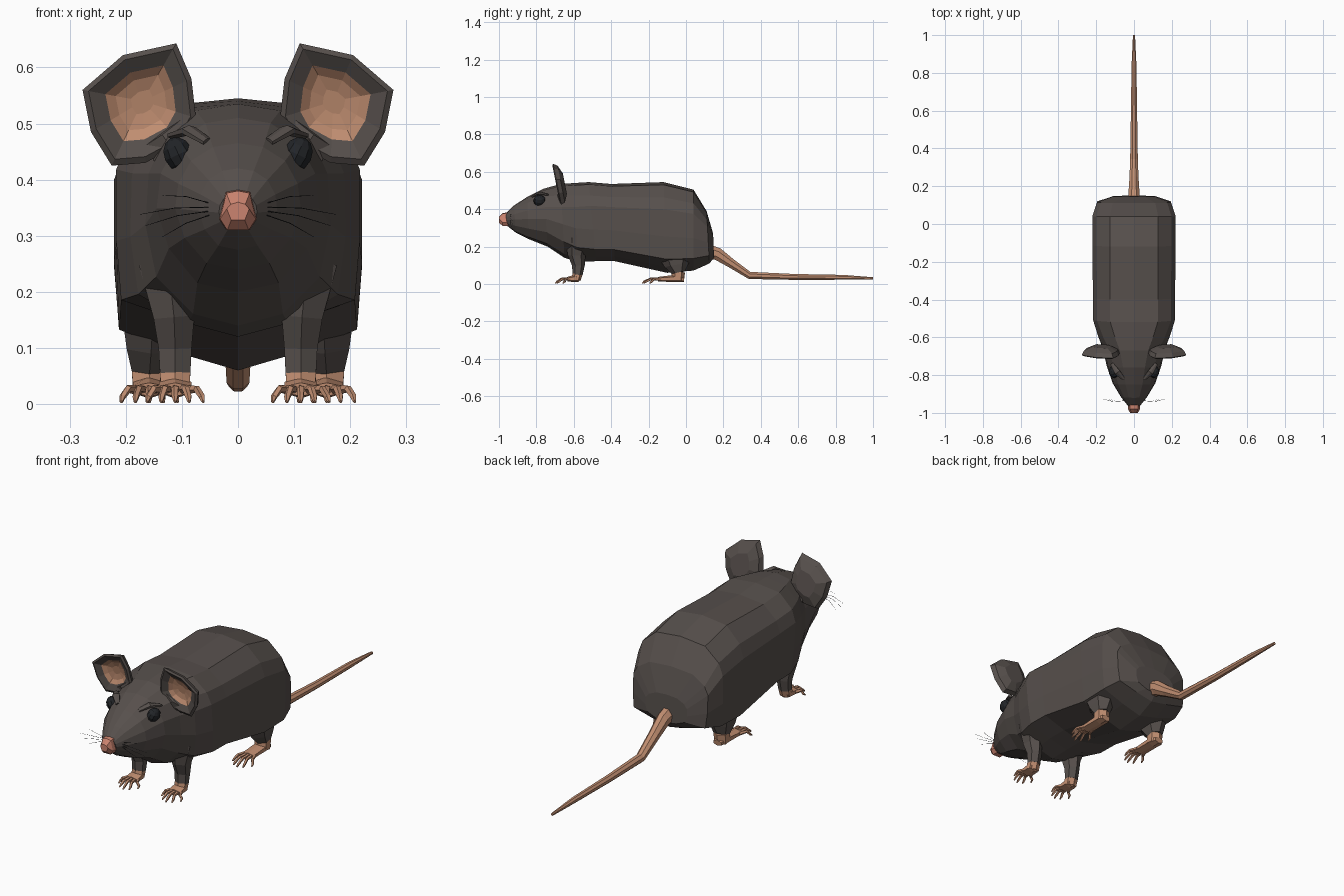
import bpy, bmesh, math
from mathutils import Vector

if "Cube" in bpy.data.objects:
    bpy.data.objects.remove(bpy.data.objects["Cube"])


def material(name, rgb):
    m = bpy.data.materials.new(name)
    m.diffuse_color = (*rgb, 1)
    m.use_nodes = True
    m.node_tree.nodes["Principled BSDF"].inputs["Base Color"].default_value = m.diffuse_color
    return m


FUR = material("charcoal fur", (0.095, 0.08, 0.073))
SKIN = material("tan skin", (0.53, 0.27, 0.165))
NOSE = material("pink nose", (0.60, 0.23, 0.16))
BLACK = material("glossy black", (0.016, 0.018, 0.021))


def loft(name, rings, mats, rule=None):
    """Join equal-sized closed rings with quads and cap both ends; rule(i) gives a band's material."""
    bm = bmesh.new()
    vs = [[bm.verts.new(p) for p in r] for r in rings]
    n = len(vs[0])
    for i, (a, b) in enumerate(zip(vs, vs[1:])):
        for k in range(n):
            f = bm.faces.new((a[k], a[(k + 1) % n], b[(k + 1) % n], b[k]))
            f.material_index = rule(i) if rule else 0
    bm.faces.new(vs[0])
    end = bm.faces.new(vs[-1])
    end.material_index = rule(len(vs) - 2) if rule else 0
    bmesh.ops.recalc_face_normals(bm, faces=bm.faces)
    me = bpy.data.meshes.new(name)
    bm.to_mesh(me)
    bm.free()
    for m in mats:
        me.materials.append(m)
    ob = bpy.data.objects.new(name, me)
    bpy.context.collection.objects.link(ob)
    return ob


def tube(name, path, mat, sides=6):
    """Tapered tube; path items are (x, y, z, radius across, radius along height)."""
    pts = [Vector(p[:3]) for p in path]
    rings = []
    for i, p in enumerate(path):
        t = (pts[min(i + 1, len(pts) - 1)] - pts[max(i - 1, 0)]).normalized()
        ref = Vector((0, 1, 0)) if abs(t.x) > 0.8 else Vector((1, 0, 0))
        v = (ref - t * ref.dot(t)).normalized()
        u = t.cross(v)
        rings.append([pts[i] + v * p[3] * math.cos(a) + u * p[4] * math.sin(a)
                      for a in (math.tau * (k + 0.5) / sides for k in range(sides))])
    return loft(name, rings, [mat])


# Body and head: half cross-sections (width factor, height factor)
HEAD = [(0, 0), (.5, .05), (.85, .25), (1, .48), (.95, .68), (.75, .86), (.4, .97), (0, 1)]
TRUNK = [(0, 0), (.45, .06), (.96, .15), (1, .4), (1, .7), (.9, .83), (.58, .97), (0, 1)]
# top y, top z, bottom y, bottom z, half width, head-ness
STATIONS = [
    (-.965, .375, -.955, .31, .034, 1),
    (-.92, .42, -.91, .275, .070, 1),
    (-.85, .465, -.84, .24, .112, 1),
    (-.76, .51, -.74, .20, .145, 1),
    (-.67, .535, -.65, .14, .165, .7),
    (-.60, .54, -.58, .12, .192, .3),
    (-.52, .545, -.48, .122, .217, 0),
    (-.40, .535, -.38, .122, .217, 0),
    (-.12, .545, -.10, .06, .221, 0),
    (.04, .505, .04, .072, .221, 0),
    (.11, .39, .125, .11, .195, 0),
    (.145, .27, .15, .14, .11, .5),
]
rings = []
for yt, zt, yb, zb, w, h in STATIONS:
    half = [((a[0] * h + b[0] * (1 - h)) * w, a[1] * h + b[1] * (1 - h)) for a, b in zip(HEAD, TRUNK)]
    loop = half + [(-x, t) for x, t in half[-2:0:-1]]
    rings.append([(x, yb + (yt - yb) * t, zb + (zt - zb) * t) for x, t in loop])
loft("body", rings, [FUR])

# Nose: chamfered block, brown-shaded by its downward faces
nose = []
for y, w, zt, zb in [(-.945, .034, .383, .31), (-.98, .032, .38, .31), (-1.0, .02, .36, .328)]:
    nose.append([(-w, y, zb + .02), (-w * .6, y, zb), (w * .6, y, zb), (w, y, zb + .02),
                 (w * .65, y, zt - .004), (0, y, zt), (-w * .65, y, zt - .004)])
loft("nose", nose, [NOSE])

# Tail
tube("tail", [(0, .12, .175, .034, .04), (0, .17, .16, .031, .036), (0, .24, .112, .026, .027),
              (0, .34, .046, .022, .021), (0, .58, .038, .018, .017), (0, .84, .036, .014, .014),
              (0, 1.0, .03, .006, .007)], SKIN, 8)

# Ear outline (x, z), shared by rim, bowl and back
EAR = [(.075, .51), (.083, .58), (.11, .643), (.205, .622), (.277, .56),
       (.262, .485), (.225, .425), (.165, .43), (.10, .465)]
CX, CZ = .17, .54


def ear_ring(side, scale, dy):
    return [(side * (CX + (x - CX) * scale), -.69 - .2 * (z - CZ) * scale + dy, CZ + (z - CZ) * scale)
            for x, z in EAR]


for side, tag in ((1, "left"), (-1, "right")):
    # Ear: inner bowl is skin, the rim and back are fur
    loft(tag + "_ear", [ear_ring(side, s, d) for s, d in
                        ((.2, .026), (.45, .02), (.62, .008), (.9, -.006), (1, 0), (.9, .022), (.5, .042))],
         [FUR, SKIN], lambda i: 1 if i < 2 else 0)
    bowl = bpy.context.collection.objects[tag + "_ear"].data
    for f in bowl.polygons:                       # bowl floor
        if len(f.vertices) > 4 and f.area < .002:
            f.material_index = 1

    # Ear root joining the head
    tube(tag + "_ear_root", [(side * .10, -.655, .44, .05, .04), (side * .135, -.668, .485, .045, .018)], FUR)

    # Eye
    bpy.ops.mesh.primitive_uv_sphere_add(segments=10, ring_count=6, radius=.034,
                                         location=(side * .106, -.782, .445))
    eye = bpy.context.object
    eye.name = tag + "_eye"
    eye.scale = (.8, 1, .95)
    eye.rotation_euler = (0, math.radians(side * 25), 0)
    eye.data.materials.append(BLACK)

    # Brow above the eye
    tube(tag + "_brow", [(side * .055, -.82, .468, .01, .006), (side * .088, -.785, .488, .018, .009),
                         (side * .118, -.74, .478, .01, .006)], FUR)

    # Whiskers
    for k, (ex, ez) in enumerate([(.135, .372), (.175, .338), (.165, .318), (.135, .298)]):
        z0 = .358 - k * .007
        tube(f"{tag}_whisker_{k + 1}", [(side * .05, -.935, z0, .0009, .0009),
                                        (side * (.05 + ex) / 2, -.94, (z0 + ez) / 2 + .005, .0008, .0008),
                                        (side * ex, -.925, ez, .0004, .0004)], BLACK, 3)

    # Legs: furred part
    tube(tag + "_front_leg", [(side * .125, -.575, .25, .06, .07), (side * .114, -.585, .155, .042, .048),
                              (side * .112, -.575, .10, .034, .034), (side * .112, -.58, .05, .031, .027)], FUR)
    tube(tag + "_hind_leg", [(side * .15, -.06, .19, .07, .11), (side * .155, -.05, .10, .05, .065),
                             (side * .158, -.04, .06, .036, .035)], FUR)

    # Bare ankles
    tube(tag + "_front_ankle", [(side * .112, -.58, .055, .031, .027), (side * .112, -.588, .022, .03, .024)], SKIN)
    tube(tag + "_hind_ankle", [(side * .158, -.04, .066, .036, .035), (side * .158, -.045, .02, .034, .034)], SKIN)

    # Paws with five fanned toes: centre x, heel y, toe-base y, tip y
    for pair, px, heel, base, tip in (("front", .112, -.57, -.635, -.70), ("hind", .158, -.01, -.15, -.235)):
        x = side * px
        tube(f"{tag}_{pair}_paw", [(x, heel, .024, .024, .014), (x, heel * .7 + base * .3, .03, .033, .02),
                                   (x, base, .026, .034, .012)], SKIN)
        for k in range(5):
            o = k - 2
            short = .010 * o * o
            tube(f"{tag}_{pair}_toe_{k + 1}",
                 [(x + o * .012, base + .015, .026, .009, .009),
                  (x + o * .019, (base + tip + short) / 2, .027, .007, .007),
                  (x + o * .024, tip + short + .012, .013, .006, .006),
                  (x + o * .025, tip + short, .004, .003, .003)], SKIN, 5)
